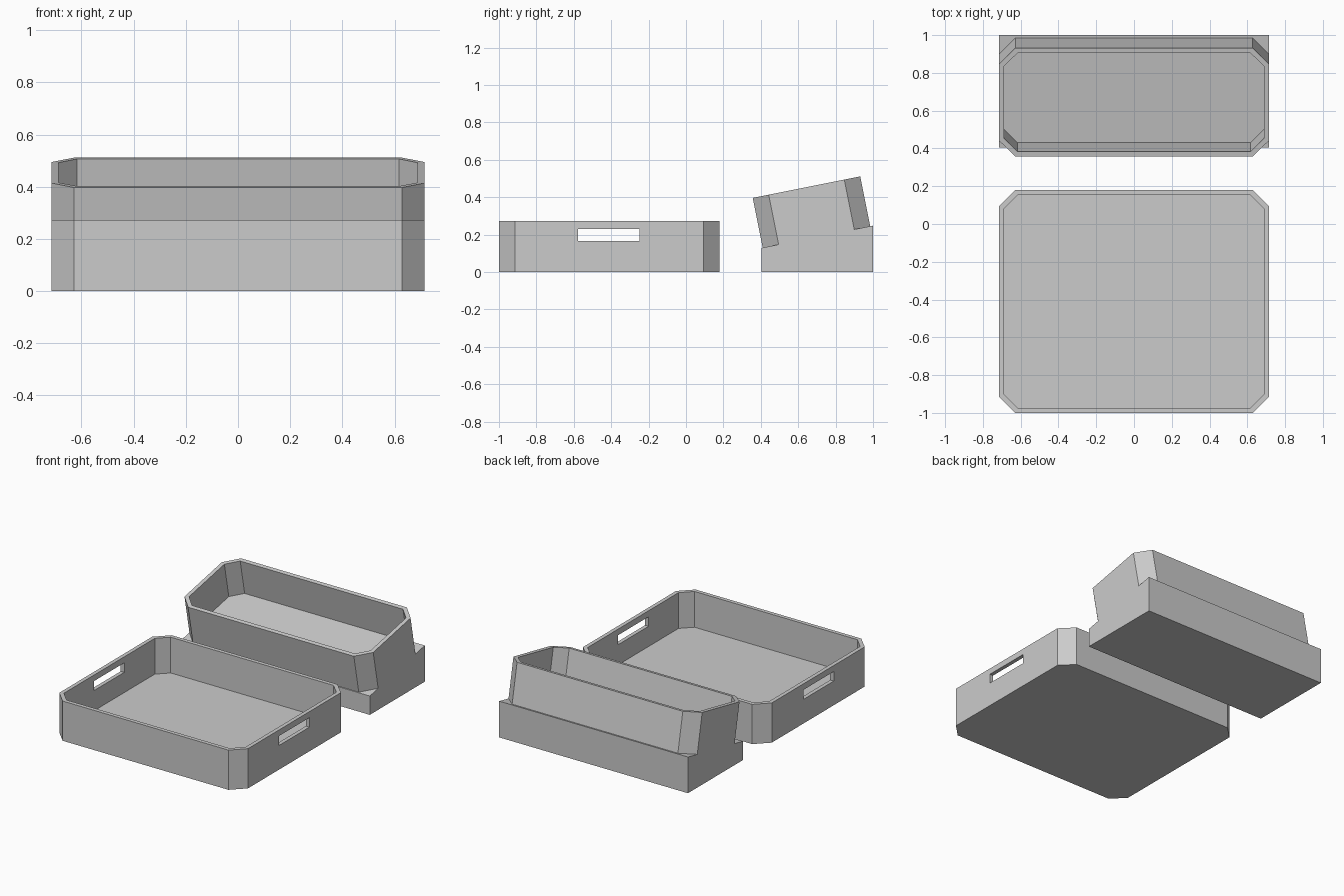
import bpy, bmesh
from math import sqrt, radians

if "Cube" in bpy.data.objects:
    bpy.data.objects.remove(bpy.data.objects["Cube"])

HALF_W = 0.715
WALL = 0.027
CHAMFER = 0.087
HEIGHT = 0.272


def make_object(name, bm):
    bmesh.ops.recalc_face_normals(bm, faces=bm.faces)
    mesh = bpy.data.meshes.new(name)
    bm.to_mesh(mesh)
    bm.free()
    obj = bpy.data.objects.new(name, mesh)
    bpy.context.collection.objects.link(obj)
    return obj


def octagon(bm, x, y0, y1, c, z):
    pts = [(-x + c, y0), (x - c, y0), (x, y0 + c), (x, y1 - c),
           (x - c, y1), (-x + c, y1), (-x, y1 - c), (-x, y0 + c)]
    return [bm.verts.new((px, py, z)) for px, py in pts]


def open_bin(name, depth):
    """Chamfered open box, front bottom edge at y = 0, z = 0."""
    bm = bmesh.new()
    inner = (HALF_W - WALL, WALL, depth - WALL, CHAMFER - WALL * (2 - sqrt(2)))
    outer = (HALF_W, 0, depth, CHAMFER)
    rings = [octagon(bm, *outer, 0), octagon(bm, *outer, HEIGHT),
             octagon(bm, *inner, HEIGHT), octagon(bm, *inner, WALL)]
    for a, b in zip(rings, rings[1:]):
        for i in range(8):
            j = (i + 1) % 8
            bm.faces.new((a[i], a[j], b[j], b[i]))
    bm.faces.new(rings[0])
    bm.faces.new(rings[-1])
    return make_object(name, bm)


# Front tray
tray = open_bin("tray", 1.18)
tray.location = (0, -1, 0)

# Handle slots, cut through both side walls by one long box
bm = bmesh.new()
bmesh.ops.create_cube(bm, size=1)
bmesh.ops.scale(bm, vec=(2, 0.33, 0.065), verts=bm.verts)
cutter = make_object("handle_cutter", bm)
cutter.location = (0, -0.413, 0.198)
cutter.hide_render = True
cut = tray.modifiers.new("handle_slots", 'BOOLEAN')
cut.operation = 'DIFFERENCE'
cut.solver = 'EXACT'
cut.object = cutter
bpy.context.view_layer.objects.active = tray
bpy.ops.object.modifier_apply(modifier=cut.name)
bpy.data.objects.remove(cutter)

# Wedge base with sloped top
bm = bmesh.new()
profile = [(0.405, 0), (1, 0), (1, 0.248), (0.405, 0.129)]
sides = [[bm.verts.new((x, y, z)) for y, z in profile] for x in (-HALF_W, HALF_W)]
for side in sides:
    bm.faces.new(side)
for i in range(4):
    j = (i + 1) % 4
    bm.faces.new((sides[0][i], sides[0][j], sides[1][j], sides[1][i]))
make_object("wedge_base", bm)

# Tilted bin resting on the wedge
rear_bin = open_bin("tilted_bin", 0.586)
rear_bin.location = (0, 0.41, 0.13)
rear_bin.rotation_euler = (radians(11.3), 0, 0)
